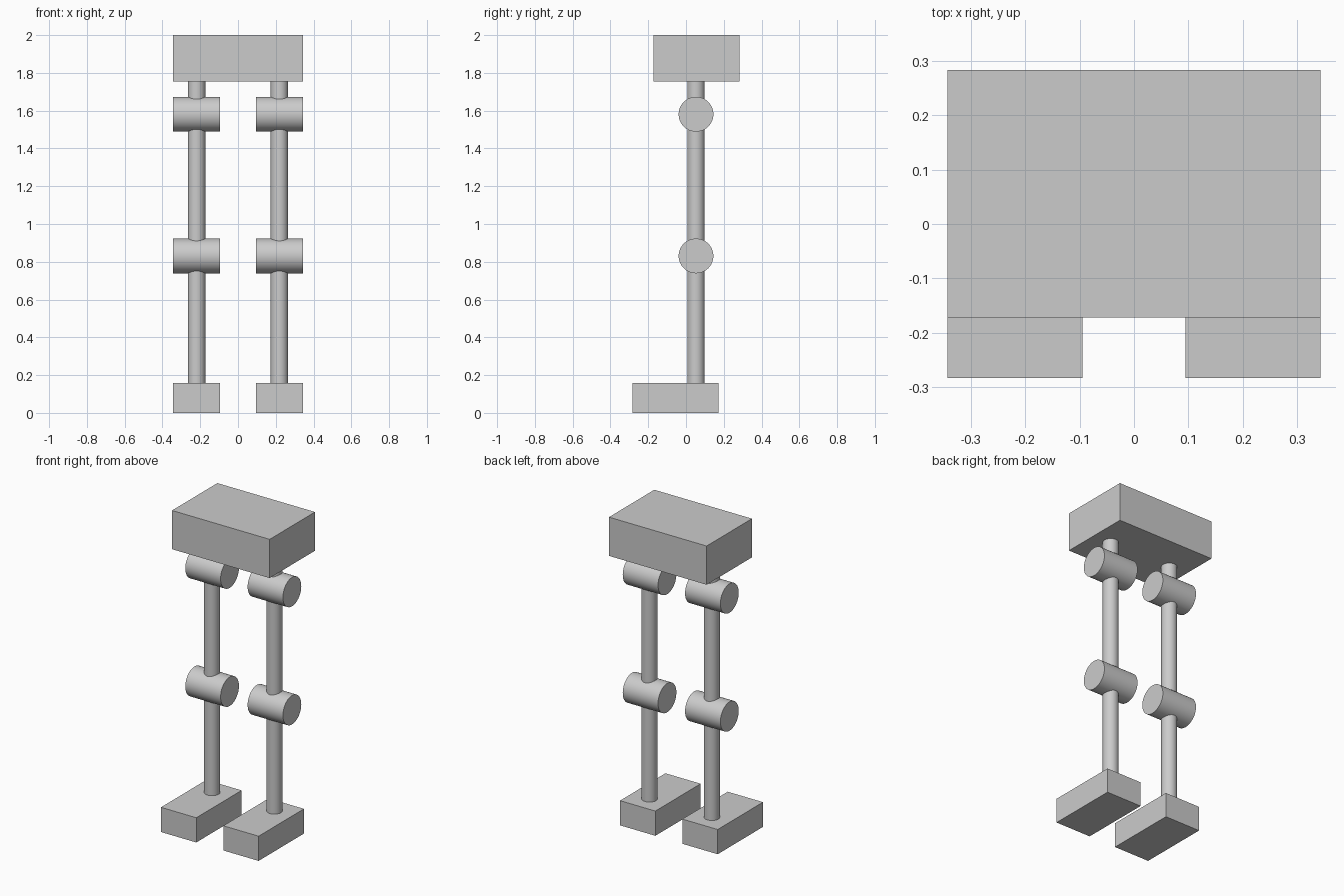
import bpy
import math

default = bpy.data.objects.get("Cube")
if default:
    bpy.data.objects.remove(default, do_unlink=True)

# Single grey material
grey = bpy.data.materials.new("plain grey")
grey.use_nodes = True
color = (0.6, 0.6, 0.6, 1)
grey.diffuse_color = color
bsdf = next(n for n in grey.node_tree.nodes if n.type == 'BSDF_PRINCIPLED')
bsdf.inputs["Base Color"].default_value = color

HALF_WIDTH = 0.343
FOOT_WIDTH = 0.248
LEG_X = HALF_WIDTH - FOOT_WIDTH / 2
LEG_Y = 0.053
FOOT_TOP, PELVIS_BOTTOM, TOP = 0.157, 1.754, 2.0
JOINTS = {"knee": 0.831, "hip": 1.581}


def finish(name):
    obj = bpy.context.object
    obj.name = obj.data.name = name
    obj.data.materials.append(grey)
    return obj


def box(name, low, high):
    center = [(a + b) / 2 for a, b in zip(low, high)]
    bpy.ops.mesh.primitive_cube_add(size=1, location=center)
    obj = finish(name)
    obj.scale = [b - a for a, b in zip(low, high)]
    bpy.ops.object.transform_apply(location=False, rotation=False, scale=True)


def cylinder(name, radius, length, center, along_x=False):
    turn = (0, math.pi / 2, 0) if along_x else (0, 0, 0)
    bpy.ops.mesh.primitive_cylinder_add(vertices=64, radius=radius, depth=length,
                                        location=center, rotation=turn)
    finish(name)
    bpy.ops.object.shade_smooth_by_angle(angle=math.radians(30))


# Pelvis block
box("pelvis", (-HALF_WIDTH, -0.172, PELVIS_BOTTOM), (HALF_WIDTH, 0.283, TOP))

# Two legs: foot, shaft and joint drums
for side, sign in (("left", 1), ("right", -1)):
    x = sign * LEG_X
    box(f"{side}_foot", (x - FOOT_WIDTH / 2, -0.283, 0),
        (x + FOOT_WIDTH / 2, 0.172, FOOT_TOP))
    cylinder(f"{side}_leg_shaft", 0.046, PELVIS_BOTTOM - FOOT_TOP,
             (x, LEG_Y, (PELVIS_BOTTOM + FOOT_TOP) / 2))
    for joint, z in JOINTS.items():
        cylinder(f"{side}_{joint}_joint", 0.092, FOOT_WIDTH, (x, LEG_Y, z), along_x=True)
